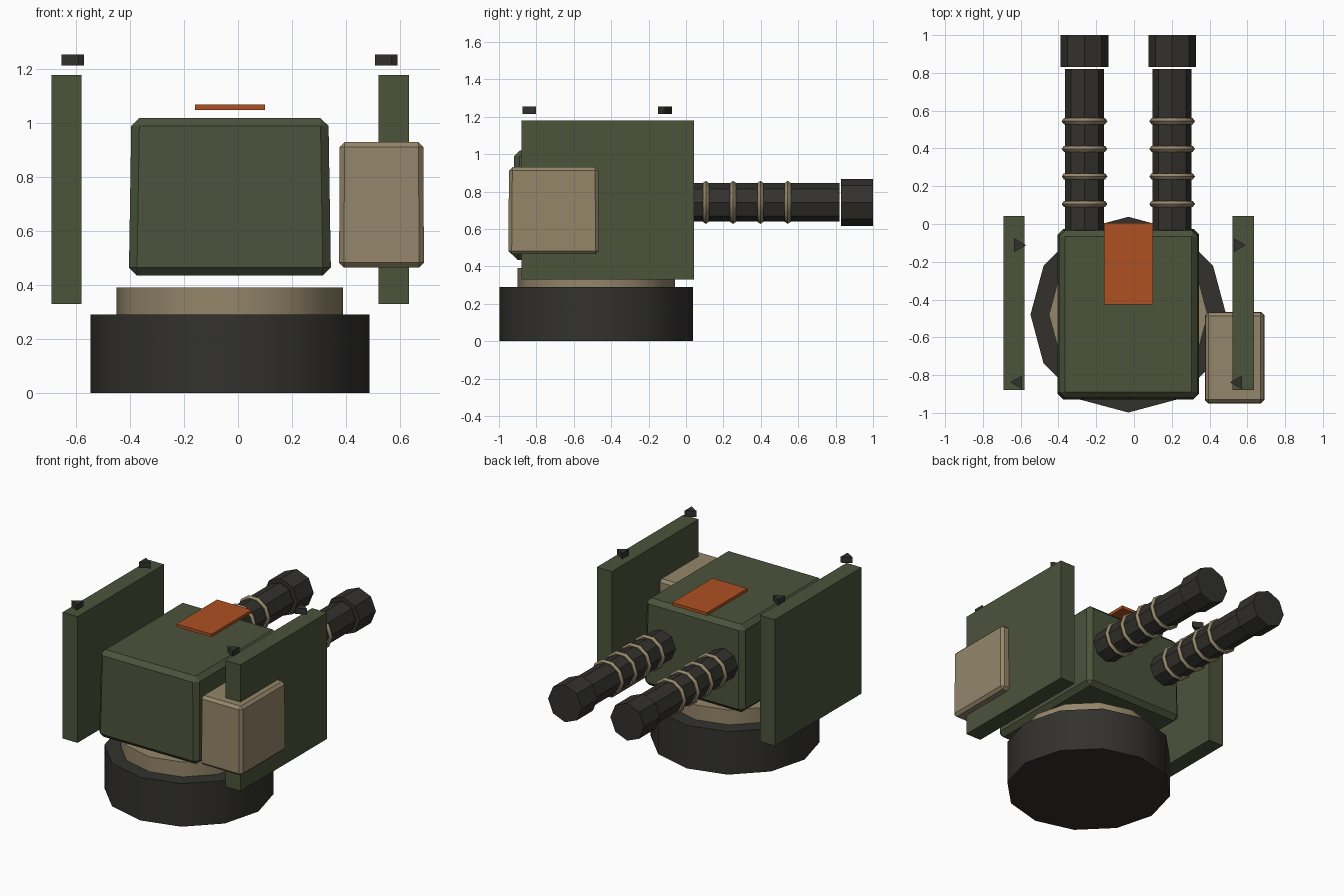
import bpy, math
from mathutils import Vector

if "Cube" in bpy.data.objects:
    bpy.data.objects.remove(bpy.data.objects["Cube"])


def material(name, rgb):
    m = bpy.data.materials.new(name)
    m.diffuse_color = (*rgb, 1)
    m.use_nodes = True
    m.node_tree.nodes["Principled BSDF"].inputs["Base Color"].default_value = m.diffuse_color
    return m


GREEN = material("olive green", (0.071, 0.087, 0.044))
TAN = material("tan", (0.296, 0.238, 0.144))
DARK = material("charcoal", (0.032, 0.031, 0.026))
ORANGE = material("rust orange", (0.42, 0.083, 0.016))


def finish(name, mat, smooth=True):
    ob = bpy.context.object
    ob.name = name
    ob.data.materials.append(mat)
    if smooth:
        bpy.ops.object.shade_smooth_by_angle(angle=math.radians(35))
    return ob


def box(name, lo, hi, mat, bevel=0, taper=1.0):
    lo, hi = Vector(lo), Vector(hi)
    bpy.ops.mesh.primitive_cube_add(size=1, location=(lo + hi) / 2)
    ob = finish(name, mat, False)
    for v in ob.data.vertices:
        v.co = v.co * (hi - lo)
        if v.co.z > 0:
            v.co.x *= taper
            v.co.y *= taper
    if bevel:
        b = ob.modifiers.new("bevel", "BEVEL")
        b.width, b.segments = bevel, 1
    return ob


def cyl(name, r, start, end, sides, mat, spin=0.0):
    a, b = Vector(start), Vector(end)
    rot = (math.pi / 2, 0, 0) if abs(b.y - a.y) > 1e-6 else (0, 0, 0)
    bpy.ops.mesh.primitive_cylinder_add(vertices=sides, radius=r, depth=(b - a).length,
                                        location=(a + b) / 2, rotation=(rot[0], 0, spin))
    return finish(name, mat)


# Rotating base and collar
cyl("base", 0.518, (-0.03, -0.48, 0), (-0.03, -0.48, 0.29), 12, DARK)
cyl("collar", 0.42, (-0.03, -0.48, 0.29), (-0.03, -0.48, 0.39), 12, TAN)

# Turret body, top hatch and side ammunition box
box("turret_body", (-0.405, -0.93, 0.435), (0.345, -0.025, 1.02), GREEN, 0.03, 0.975)
box("top_hatch", (-0.16, -0.425, 1.05), (0.1, 0.005, 1.07), ORANGE)
box("ammo_box", (0.375, -0.95, 0.465), (0.69, -0.465, 0.93), TAN, 0.018, 0.985)

# Side armour plates with triangular bolts above them
for side, x0, x1, bx in (("left", -0.692, -0.58, -0.613), ("right", 0.522, 0.635, 0.55)):
    box(side + "_armour", (x0, -0.88, 0.33), (x1, 0.043, 1.18), GREEN)
    for where, y, tip in (("back", -0.112, 0), ("front", -0.838, math.pi)):
        cyl(f"{side}_{where}_bolt", 0.042, (bx, y, 1.215), (bx, y, 1.255), 3, DARK,
            tip - math.pi / 2)

# Twin barrels with muzzles and cooling rings
for side, x in (("left", -0.262), ("right", 0.202)):
    cyl(side + "_barrel", 0.103, (x, -0.04, 0.742), (x, 0.82, 0.742), 8, DARK)
    cyl(side + "_muzzle", 0.126, (x, 0.83, 0.742), (x, 1.0, 0.742), 8, DARK)
    for i in range(4):
        bpy.ops.mesh.primitive_torus_add(
            major_segments=10, minor_segments=5, major_radius=0.104, minor_radius=0.017,
            location=(x, 0.106 + i * 0.146, 0.742), rotation=(math.pi / 2, 0, 0))
        finish(f"{side}_cooling_ring_{i + 1}", TAN)
